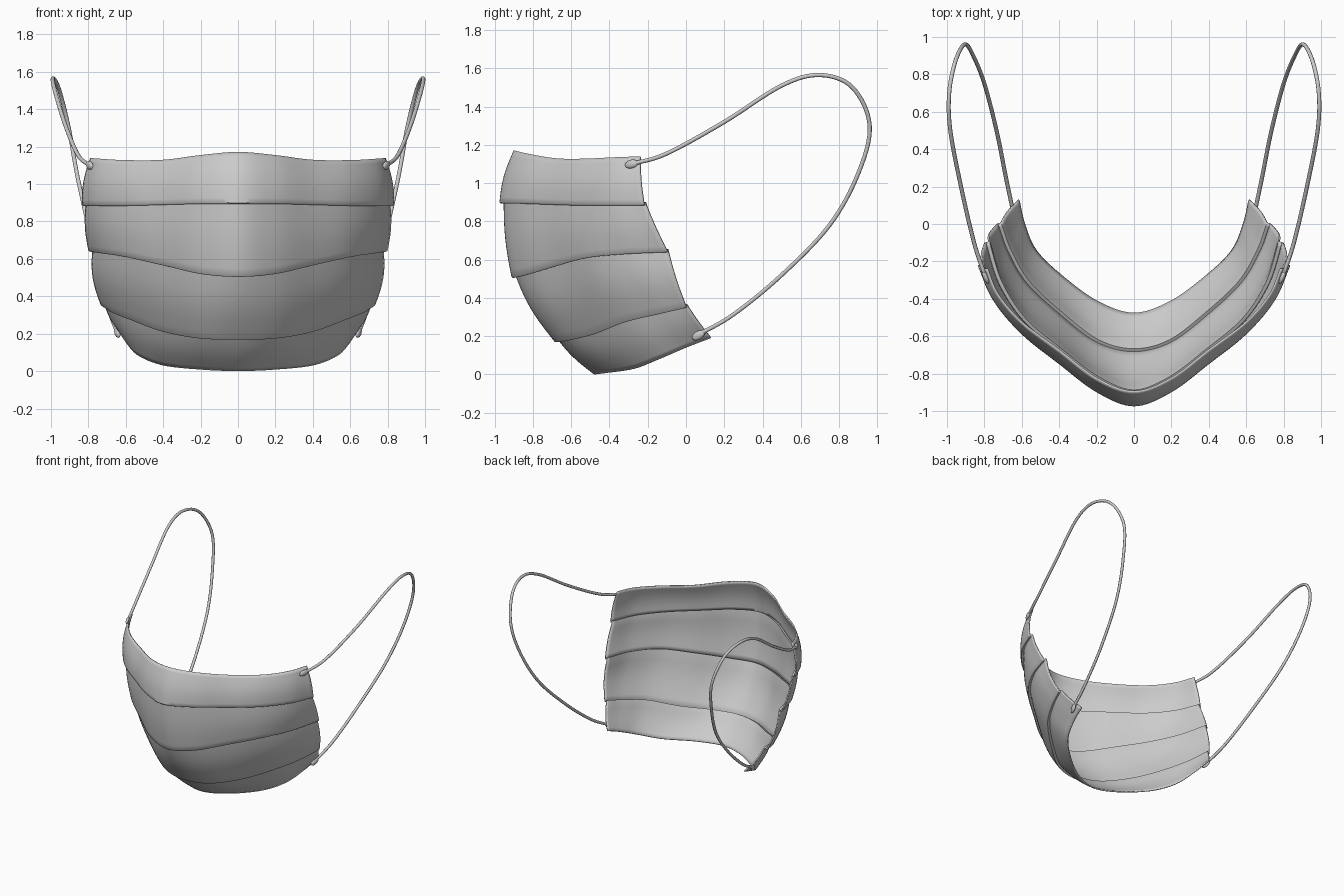
import bpy, math
from mathutils import Vector

if "Cube" in bpy.data.objects:
    bpy.data.objects.remove(bpy.data.objects["Cube"])

# Half of each pleat line, centre to side: top edge, three folds, bottom edge
LINES = [
    [(0, -.90, 1.172), (.2, -.83, 1.155), (.4, -.68, 1.13), (.6, -.53, 1.128), (.73, -.38, 1.135), (.79, -.24, 1.14)],
    [(0, -.975, .90), (.2, -.90, .90), (.4, -.75, .895), (.6, -.59, .89), (.75, -.41, .89), (.835, -.22, .89)],
    [(0, -.912, .51), (.2, -.84, .525), (.4, -.69, .57), (.6, -.52, .615), (.73, -.32, .635), (.80, -.10, .645)],
    [(0, -.69, .175), (.2, -.64, .18), (.4, -.49, .215), (.58, -.32, .28), (.68, -.15, .32), (.735, 0, .355)],
    [(0, -.48, 0), (.2, -.415, .008), (.4, -.27, .03), (.53, -.14, .08), (.59, 0, .14), (.62, .13, .19)],
]
BULGE = [.015, .012, .022, .015]


def smooth_path(pts, steps):
    """Catmull-Rom curve through the points."""
    p = [Vector(q) for q in pts]
    p = [2 * p[0] - p[1]] + p + [2 * p[-1] - p[-2]]
    out = []
    for a, b, c, d in zip(p, p[1:], p[2:], p[3:]):
        for k in range(steps):
            t = k / steps
            out.append(.5 * (2 * b + (c - a) * t + (2 * a - 5 * b + 4 * c - d) * t * t
                             + (3 * b - a - 3 * c + d) * t ** 3))
    return out + [p[-2]]


def offset(row, dist, up=0):
    """Move a row outwards in plan, and up."""
    out = []
    for i, q in enumerate(row):
        t = row[min(i + 1, len(row) - 1)] - row[max(i - 1, 0)]
        n = Vector((t.y, -t.x, 0)).normalized()
        out.append(q + n * dist + Vector((0, 0, up)))
    return out


def make_object(name, verts, faces):
    me = bpy.data.meshes.new(name)
    me.from_pydata(verts, [], faces)
    ob = bpy.data.objects.new(name, me)
    bpy.context.collection.objects.link(ob)
    return ob


def shade(ob, angle):
    bpy.ops.object.select_all(action='DESELECT')
    ob.select_set(True)
    bpy.context.view_layer.objects.active = ob
    bpy.ops.object.shade_smooth_by_angle(angle=math.radians(angle))


# Pleated mask body
full = [[(-x, y, z) for x, y, z in l[:0:-1]] + l for l in LINES]
lines = [smooth_path(l, 8) for l in full]
rows = []
STEPS = 10
for k in range(4):
    start = lines[k] if k == 0 else offset(lines[k], -.022, .004)
    if k:
        rows.append(offset(lines[k], -.006, -.006))
    for s in range(STEPS + 1):
        t = s / STEPS
        mid = [a.lerp(b, t) for a, b in zip(start, lines[k + 1])]
        rows.append(offset(mid, BULGE[k] * math.sin(math.pi * t)))
n = len(rows[0])
faces = [(r * n + i, (r + 1) * n + i, (r + 1) * n + i + 1, r * n + i + 1)
         for r in range(len(rows) - 1) for i in range(n - 1)]
body = make_object("mask_body", [v for r in rows for v in r], faces)
shade(body, 50)
sol = body.modifiers.new("cloth_thickness", 'SOLIDIFY')
sol.thickness = .01
sol.offset = -1

# Ear loops with flattened ends welded to the corners
LOOP = [(.795, -.28, 1.10), (.855, -.1, 1.155), (.925, .2, 1.32), (.982, .5, 1.51), (.988, .7, 1.565),
        (.955, .87, 1.50), (.905, .96, 1.30), (.86, .90, 1.05), (.80, .75, .78), (.735, .5, .52),
        (.685, .25, .315), (.645, .06, .205)]
TABS = [((.793, -.285, 1.10), 66, 12), ((.645, .065, .205), 72, 30)]
for side, label in ((1, "right"), (-1, "left")):
    path = smooth_path([(side * x, y, z) for x, y, z in LOOP], 8)
    cu = bpy.data.curves.new("ear_loop_" + label, 'CURVE')
    cu.dimensions = '3D'
    cu.bevel_depth = .011
    cu.bevel_resolution = 3
    cu.use_fill_caps = True
    sp = cu.splines.new('POLY')
    sp.points.add(len(path) - 1)
    for pt, co in zip(sp.points, path):
        pt.co = (*co, 1)
    bpy.context.collection.objects.link(bpy.data.objects.new("ear_loop_" + label, cu))
    for loc, yaw, pitch in TABS:
        bpy.ops.mesh.primitive_uv_sphere_add(
            segments=20, ring_count=12, radius=1, location=(side * loc[0], loc[1], loc[2]),
            rotation=(0, -math.radians(pitch), math.radians(yaw if side > 0 else 180 - yaw)))
        tab = bpy.context.object
        tab.name = "loop_tab_" + label
        tab.scale = (.038, .014, .022)
        shade(tab, 60)
